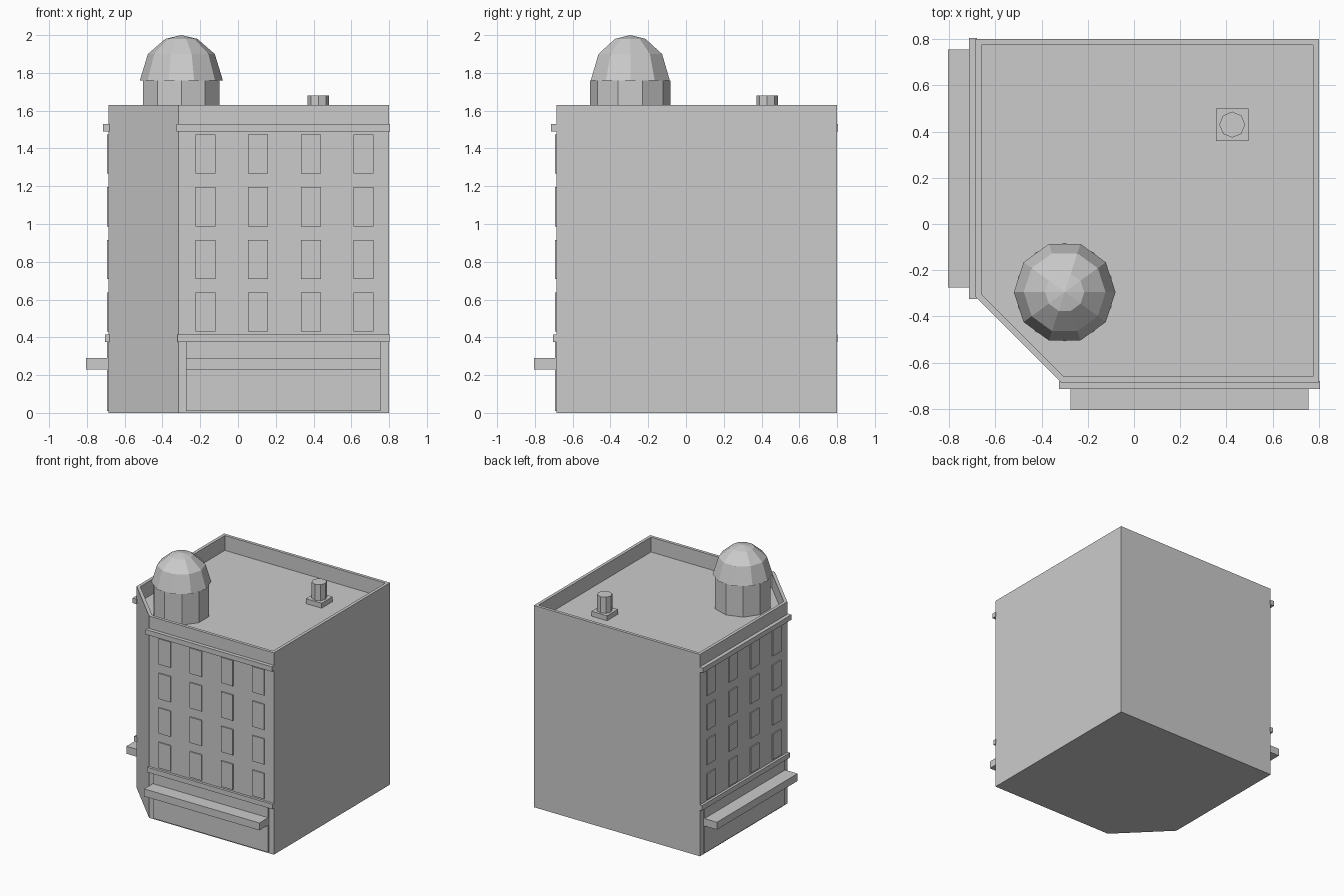
import bpy, bmesh
from math import cos, sin, pi

old = bpy.data.objects.get("Cube")
if old:
    bpy.data.objects.remove(old, do_unlink=True)

stone = bpy.data.materials.new("light grey stone")
stone.use_nodes = True
GREY = (0.6, 0.6, 0.6, 1)
stone.diffuse_color = GREY
stone.node_tree.nodes["Principled BSDF"].inputs["Base Color"].default_value = GREY


def finish(name, bm):
    bmesh.ops.recalc_face_normals(bm, faces=bm.faces)
    mesh = bpy.data.meshes.new(name)
    bm.to_mesh(mesh)
    bm.free()
    mesh.materials.append(stone)
    obj = bpy.data.objects.new(name, mesh)
    bpy.context.collection.objects.link(obj)
    return obj


def box(name, x, y, z):
    bm = bmesh.new()
    bmesh.ops.create_cube(bm, size=1)
    for v in bm.verts:
        v.co = [lo + (c + 0.5) * (hi - lo) for c, (lo, hi) in zip(v.co, (x, y, z))]
    return finish(name, bm)


def lathe(name, centre, rings, sides, turn=0):
    """Faceted solid from (radius, height) rings, capped at both ends."""
    bm = bmesh.new()
    loops = []
    for r, z in rings:
        angles = [turn + 2 * pi * i / sides for i in range(sides)]
        loops.append([bm.verts.new((centre[0] + r * cos(a), centre[1] + r * sin(a), z))
                      for a in angles])
    for low, high in zip(loops, loops[1:]):
        for i in range(sides):
            j = (i + 1) % sides
            bm.faces.new((low[i], low[j], high[j], high[i]))
    bm.faces.new(loops[0])
    # Shallow fan closes the top
    bmesh.ops.poke(bm, faces=[bm.faces.new(loops[-1])])
    return bm


# Building shell with a cut corner and a sunken roof behind a parapet
WALL, BACK, CUT, TOP, ROOF = -0.685, 0.8, -0.315, 1.63, 1.51
bm = bmesh.new()
plan = [(WALL, BACK), (WALL, CUT), (CUT, WALL), (BACK, WALL), (BACK, BACK)]
base = [bm.verts.new((x, y, 0)) for x, y in plan]
rim = [bm.verts.new((x, y, TOP)) for x, y in plan]
bm.faces.new(base)
for i in range(len(plan)):
    j = (i + 1) % len(plan)
    bm.faces.new((base[i], base[j], rim[j], rim[i]))
roof = bm.faces.new(rim)
bmesh.ops.recalc_face_normals(bm, faces=bm.faces)
bmesh.ops.inset_region(bm, faces=[roof], thickness=0.025, use_even_offset=True)
sunk = bmesh.ops.extrude_discrete_faces(bm, faces=[roof])["faces"]
for v in sunk[0].verts:
    v.co.z = ROOF
finish("building_shell", bm)


# Facade parts, repeated on the front and the right by swapping x and y
def facade_part(name, along, depth, z):
    out = (WALL - depth, WALL + 0.005)
    box("front_" + name, along, out, z)
    box("right_" + name, out, along, z)


facade_part("cornice", (-0.325, 0.805), 0.03, (1.49, 1.53))
facade_part("lower_band", (-0.32, 0.803), 0.02, (0.375, 0.415))
facade_part("awning", (-0.275, 0.755), 0.12, (0.23, 0.29))
facade_part("shopfront", (-0.275, 0.755), 0.009, (0.01, 0.375))
for row in range(4):
    for col in range(4):
        left = -0.225 + col * 0.279
        sill = 0.43 + row * 0.279
        facade_part(f"window_{row + 1}_{col + 1}", (left, left + 0.106), 0.009,
                    (sill, sill + 0.207))

# Rooftop turret with faceted dome
TURRET = (-0.3, -0.295)
finish("turret_drum", lathe("drum", TURRET, [(0.213, ROOF), (0.213, 1.76)], 10, pi / 10))
bm = lathe("dome", TURRET, [(0.22, 1.76), (0.177, 1.9), (0.085, 1.98)], 10)
max(bm.verts, key=lambda v: v.co.z - 10 * (v.co.xy - bm.verts[:][-1].co.xy).length).co.z = 2
finish("turret_dome", bm)

# Rooftop vent
box("vent_base", (0.355, 0.495), (0.36, 0.5), (ROOF, ROOF + 0.04))
finish("vent_pipe", lathe("pipe", (0.425, 0.43), [(0.056, ROOF + 0.04), (0.056, 1.68)], 8, 0))
